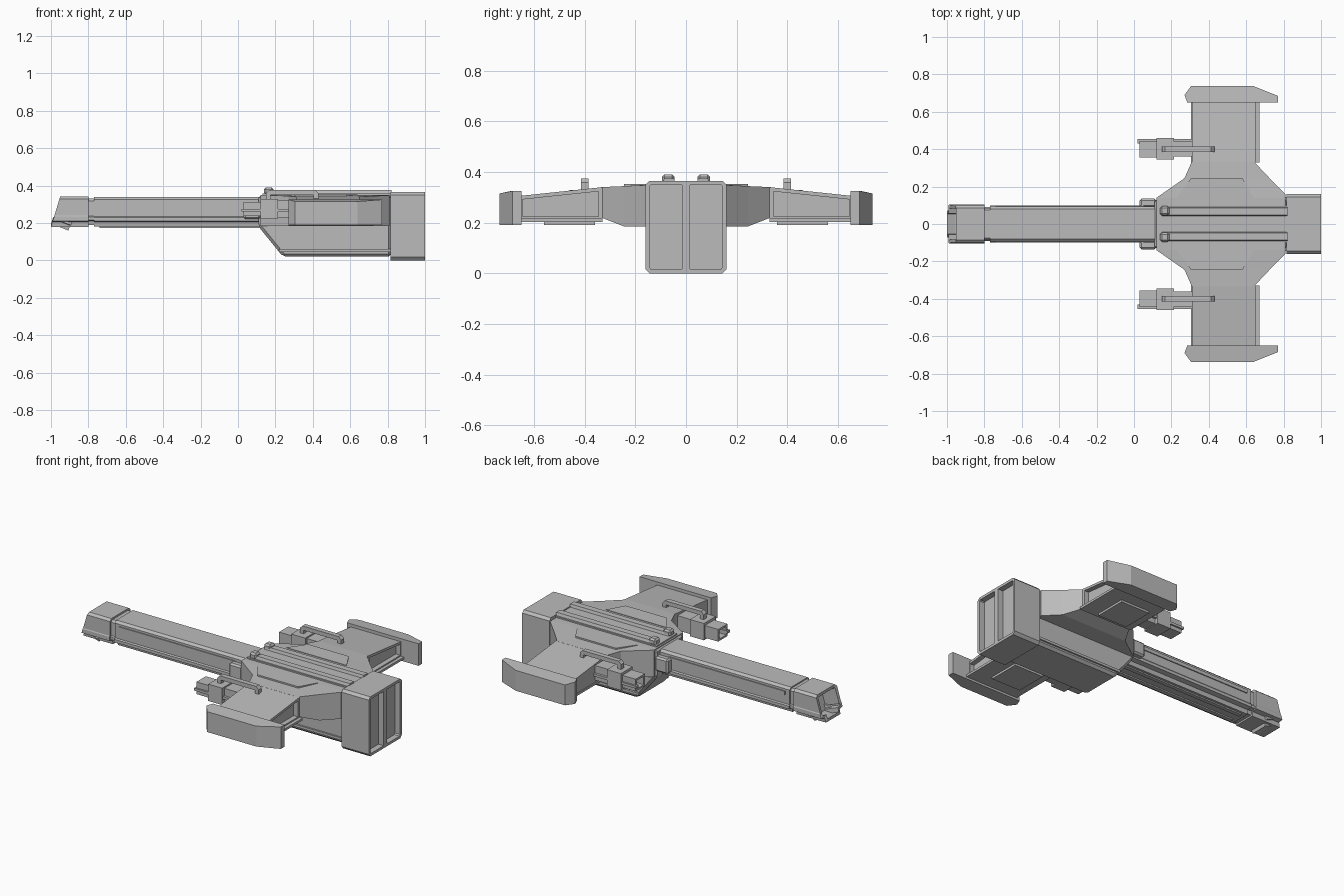
import bpy, bmesh

if "Cube" in bpy.data.objects:
    bpy.data.objects.remove(bpy.data.objects["Cube"], do_unlink=True)

grey = bpy.data.materials.new("hull grey")
grey.use_nodes = True
grey.diffuse_color = (0.5, 0.5, 0.5, 1)
grey.node_tree.nodes["Principled BSDF"].inputs["Base Color"].default_value = (0.5, 0.5, 0.5, 1)


def finish(name, bm, mirror=False, bevel=0):
    bmesh.ops.recalc_face_normals(bm, faces=bm.faces)
    mesh = bpy.data.meshes.new(name)
    bm.to_mesh(mesh)
    bm.free()
    mesh.materials.append(grey)
    ob = bpy.data.objects.new(name, mesh)
    bpy.context.collection.objects.link(ob)
    if bevel:
        b = ob.modifiers.new("bevel", 'BEVEL')
        b.width, b.segments, b.limit_method = bevel, 1, 'ANGLE'
    if mirror:
        m = ob.modifiers.new("mirror", 'MIRROR')
        m.use_axis = (False, True, False)
        m.use_clip = False
        m.use_mirror_merge = False
    return ob


def prism_mesh(pts, axis, lo, hi):
    """Extrude a 2D outline along an axis; outline is in the other two axes."""
    def place(p, d):
        v = list(p)
        v.insert(axis, d)
        return v
    bm = bmesh.new()
    a = [bm.verts.new(place(p, lo)) for p in pts]
    b = [bm.verts.new(place(p, hi)) for p in pts]
    bm.faces.new(a)
    bm.faces.new(b)
    for i in range(len(pts)):
        j = (i + 1) % len(pts)
        bm.faces.new((a[i], a[j], b[j], b[i]))
    bmesh.ops.recalc_face_normals(bm, faces=bm.faces)
    return bm


def prism(name, pts, axis, lo, hi, **kw):
    return finish(name, prism_mesh(pts, axis, lo, hi), **kw)


def box(name, x, y, z, **kw):
    return prism(name, [(y[0], z[0]), (y[1], z[0]), (y[1], z[1]), (y[0], z[1])], 0, *x, **kw)


def hull_mesh(sections):
    """Convex solid through sections (y, front x, rear x, bottom z, top z)."""
    bm = bmesh.new()
    for y, x0, x1, z0, z1 in sections:
        for x in (x0, x1):
            for z in (z0, z1):
                bm.verts.new((x, y, z))
    bmesh.ops.convex_hull(bm, input=bm.verts)
    bmesh.ops.dissolve_limit(bm, angle_limit=0.01, verts=bm.verts, edges=bm.edges)
    bmesh.ops.recalc_face_normals(bm, faces=bm.faces)
    return bm


def recess(bm, test, rim, depth):
    """Inset the faces chosen by a test and sink them."""
    for f in [f for f in bm.faces if test(f)]:
        bmesh.ops.inset_individual(bm, faces=[f], thickness=rim, use_even_offset=True)
        push = -f.normal.copy() * depth
        r = bmesh.ops.extrude_discrete_faces(bm, faces=[f])
        bmesh.ops.translate(bm, verts=r["faces"][0].verts[:], vec=push)


def symmetric(half):
    return half + [(-y, z) for y, z in reversed(half)]


# Long forward barrel with side rails
section = symmetric([(0.065, 0.18), (0.07, 0.205), (0.1, 0.21), (0.1, 0.228),
                     (0.094, 0.235), (0.094, 0.325), (0.08, 0.338)])
prism("barrel", section, 0, -0.77, 0.2)
prism("barrel_neck", [(y * 0.92, 0.26 + (z - 0.26) * 0.9) for y, z in section], 0, -0.82, -0.74)
box("barrel_side_strip", (-0.74, 0.05), (0.09, 0.1), (0.29, 0.312), mirror=True)
box("barrel_keel", (-0.74, 0.15), (0.025, 0.05), (0.172, 0.185), mirror=True)

# Nose block with a raked, hollow muzzle
nose_section = symmetric([(0.07, 0.178), (0.073, 0.205), (0.103, 0.21), (0.103, 0.235),
                          (0.1, 0.24), (0.1, 0.328), (0.085, 0.341)])
bm = prism_mesh(nose_section, 0, -1, -0.8)
for v in bm.verts:
    if v.co.x < -0.9:
        v.co.x += (v.co.z - 0.178) * 0.3
recess(bm, lambda f: f.normal.x < -0.8, 0.018, 0.1)
finish("nose_block", bm)

# Deep lower fuselage and upper deck
prism("lower_fuselage", [(0.11, 0.18), (0.24, 0.02), (0.82, 0.02), (0.82, 0.35), (0.11, 0.35)],
      1, -0.135, 0.135, bevel=0.015)
box("fuselage_skirt", (0.22, 0.82), (0.13, 0.145), (0.045, 0.06), mirror=True)
box("upper_deck", (0.13, 0.82), (-0.1, 0.1), (0.33, 0.358))
ridge = [(0.04, 0.35), (0.048, 0.375), (0.086, 0.375), (0.095, 0.35)]
prism("deck_ridge", ridge, 0, 0.15, 0.82, mirror=True)
box("deck_block", (0.14, 0.19), (0.045, 0.095), (0.35, 0.39), mirror=True, bevel=0.01)
box("front_cheek", (0.03, 0.12), (0.09, 0.135), (0.22, 0.31), mirror=True, bevel=0.01)

# Wing roots flaring out of the fuselage
bm = hull_mesh([(0, 0.12, 0.81, 0.185, 0.35), (0.14, 0.12, 0.81, 0.185, 0.35),
                (0.16, 0.15, 0.81, 0.185, 0.348), (0.245, 0.27, 0.725, 0.185, 0.344)])
finish("inner_wing_root", bm, mirror=True)
bm = hull_mesh([(0.245, 0.27, 0.725, 0.185, 0.344), (0.335, 0.31, 0.64, 0.22, 0.34)])
finish("outer_wing_root", bm, mirror=True)
prism("root_panel", [(0.23, 0.14), (0.64, 0.14), (0.58, 0.245), (0.305, 0.245)], 2,
      0.335, 0.353, mirror=True)

# Wings with recessed trailing edge and lower lip
bm = hull_mesh([(0.33, 0.31, 0.65, 0.21, 0.34), (0.66, 0.31, 0.65, 0.21, 0.305)])
recess(bm, lambda f: f.normal.x > 0.9, 0.015, 0.03)
finish("wing", bm, mirror=True)
box("wing_lip", (0.305, 0.67), (0.33, 0.66), (0.203, 0.217), mirror=True)
box("wing_belly_panel", (0.36, 0.56), (0.36, 0.56), (0.19, 0.21), mirror=True)

# Wing tip pods
bm = prism_mesh([(0.285, 0.65), (0.27, 0.69), (0.305, 0.737), (0.64, 0.737),
                 (0.77, 0.685), (0.77, 0.65)], 2, 0.19, 0.325)
for v in bm.verts:
    if v.co.z > 0.3 and v.co.y > 0.7:
        v.co.z = 0.315
finish("wing_tip_pod", bm, mirror=True)

# Wing guns: stacked housings, side rail and top handle
for name, x, y, z in (("gun_muzzle", (0.03, 0.13), (0.355, 0.445), (0.237, 0.312)),
                      ("gun_collar", (0.12, 0.215), (0.345, 0.46), (0.225, 0.328)),
                      ("gun_breech", (0.21, 0.32), (0.36, 0.44), (0.23, 0.32))):
    bm = prism_mesh([(y[0], z[0]), (y[1], z[0]), (y[1], z[1]), (y[0], z[1])], 0, *x)
    if name == "gun_muzzle":
        recess(bm, lambda f: f.normal.x < -0.9, 0.012, 0.05)
    finish(name, bm, mirror=True)
box("gun_rail", (0.02, 0.31), (0.43, 0.455), (0.26, 0.275), mirror=True)
prism("gun_handle", [(0.15, 0.31), (0.15, 0.358), (0.167, 0.375), (0.413, 0.375), (0.43, 0.358),
                     (0.43, 0.32), (0.405, 0.32), (0.405, 0.35), (0.175, 0.35), (0.175, 0.31)],
      1, 0.385, 0.415, mirror=True)

# Engine block with two tall recessed exhausts
engine_outline = symmetric([(0.145, 0), (0.16, 0.017), (0.16, 0.35), (0.145, 0.365)])
bm = prism_mesh(engine_outline, 0, 0.815, 0.96)
finish("engine_block", bm)
bm = prism_mesh([(0, 0), (0.145, 0), (0.16, 0.017), (0.16, 0.35), (0.145, 0.365), (0, 0.365)],
                0, 0.955, 1)
recess(bm, lambda f: f.normal.x > 0.9, 0.016, 0.035)
finish("exhaust", bm, mirror=True)
